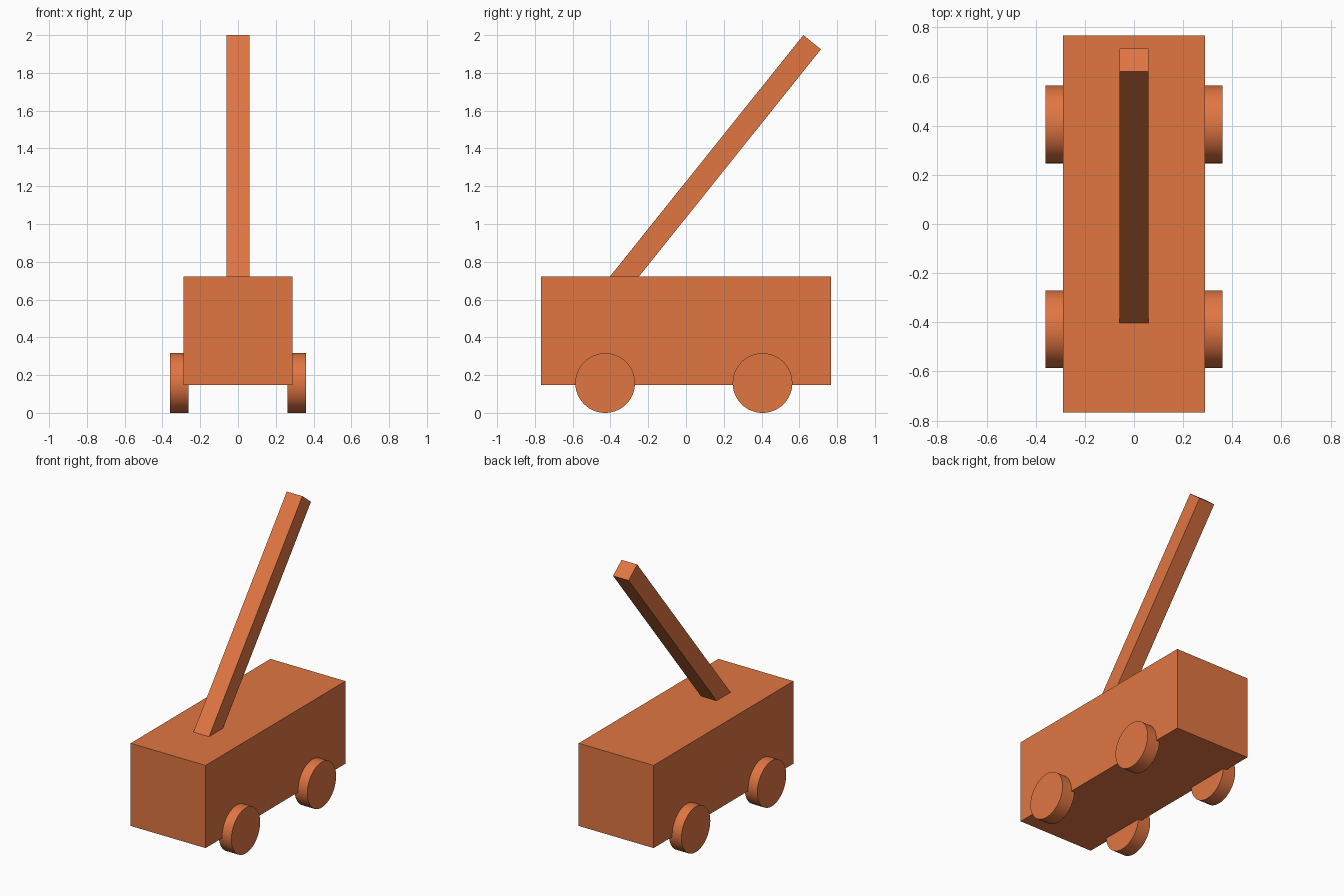
import bpy
from math import radians, sin, cos, pi

if "Cube" in bpy.data.objects:
    bpy.data.objects.remove(bpy.data.objects["Cube"])

paint = bpy.data.materials.new("orange_paint")
paint.diffuse_color = (0.75, 0.18, 0.055, 1)
paint.use_nodes = True
paint.node_tree.nodes["Principled BSDF"].inputs["Base Color"].default_value = paint.diffuse_color


def box(name, loc, size, rot=(0, 0, 0)):
    bpy.ops.mesh.primitive_cube_add(size=1, location=loc, rotation=rot)
    ob = bpy.context.object
    ob.name = name
    ob.scale = size
    bpy.ops.object.transform_apply(location=False, rotation=False, scale=True)
    ob.data.materials.append(paint)
    return ob


def wheel(name, x, y):
    bpy.ops.mesh.primitive_cylinder_add(vertices=64, radius=0.158, depth=0.097,
                                        location=(x, y, 0.158), rotation=(0, pi / 2, 0))
    ob = bpy.context.object
    ob.name = name
    ob.data.materials.append(paint)
    bpy.ops.object.shade_smooth_by_angle(angle=radians(30))


# Vehicle body
box("body", (0, 0, 0.434), (0.576, 1.534, 0.574))

# Tilted boom, its foot sunk into the body
tilt = radians(38.7)
length = 1.7
top_y, top_z = 0.668, 1.9625
box("boom", (0, top_y - sin(tilt) * length / 2, top_z - cos(tilt) * length / 2),
    (0.12, 0.12, length), (-tilt, 0, 0))

# Four wheels
for side, x in (("left", -0.311), ("right", 0.311)):
    for end, y in (("front", -0.428), ("back", 0.405)):
        wheel(f"{end}_{side}_wheel", x, y)
